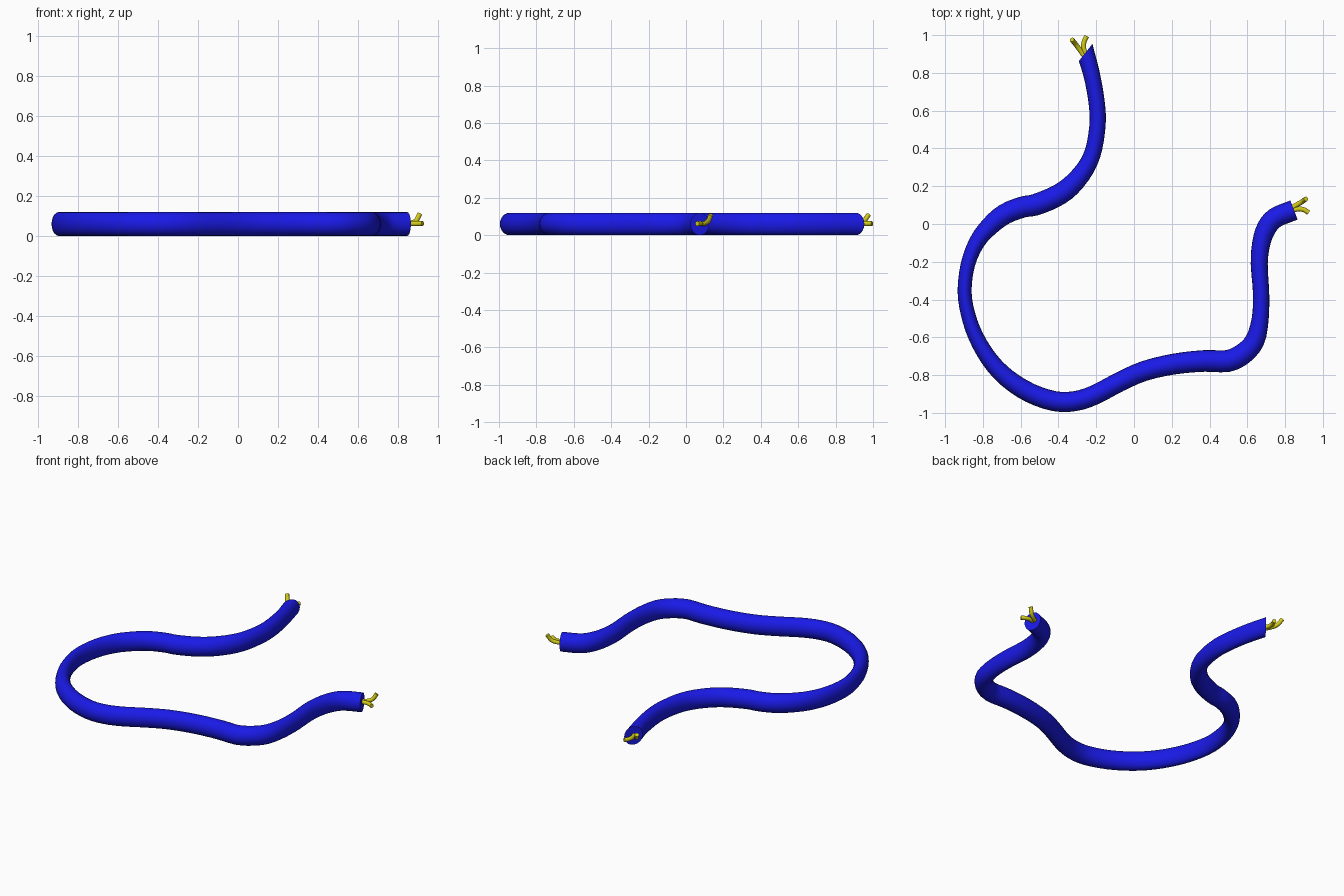
import bpy, bmesh, math
from mathutils import Vector

if "Cube" in bpy.data.objects:
    bpy.data.objects.remove(bpy.data.objects["Cube"])

R = 0.06      # cable half height
SIDES = 20


def material(name, col):
    m = bpy.data.materials.new(name)
    m.diffuse_color = (*col, 1)
    m.use_nodes = True
    m.node_tree.nodes["Principled BSDF"].inputs["Base Color"].default_value = m.diffuse_color
    return m


blue = material("blue_rubber", (0.01, 0.01, 0.8))
yellow = material("yellow_insulation", (0.65, 0.6, 0.01))

# Cable centre line on the ground: x, y, half width
path = [
    (-0.256, 0.908, 0.047), (-0.222, 0.783, 0.044), (-0.198, 0.645, 0.043),
    (-0.193, 0.53, 0.043), (-0.213, 0.397, 0.044), (-0.256, 0.296, 0.048),
    (-0.335, 0.201, 0.054), (-0.42, 0.143, 0.057), (-0.525, 0.101, 0.057),
    (-0.588, 0.090, 0.056), (-0.683, 0.053, 0.055), (-0.763, -0.011, 0.050),
    (-0.831, -0.095, 0.043), (-0.879, -0.212, 0.038), (-0.897, -0.354, 0.037),
    (-0.879, -0.476, 0.038), (-0.836, -0.598, 0.041), (-0.763, -0.72, 0.045),
    (-0.673, -0.815, 0.049), (-0.551, -0.894, 0.052), (-0.42, -0.938, 0.053),
    (-0.314, -0.938, 0.053), (-0.208, -0.905, 0.052), (-0.077, -0.836, 0.052),
    (0.055, -0.778, 0.053), (0.214, -0.741, 0.055), (0.372, -0.725, 0.057),
    (0.499, -0.725, 0.058), (0.583, -0.683, 0.056), (0.641, -0.614, 0.052),
    (0.668, -0.503, 0.045), (0.673, -0.37, 0.043), (0.663, -0.212, 0.045),
    (0.673, -0.106, 0.048), (0.699, -0.026, 0.052), (0.747, 0.032, 0.054),
    (0.847, 0.074, 0.054),
]


def smooth_path(points, steps):
    """Catmull-Rom interpolation through the points."""
    p = [Vector(q) for q in points]
    p = [2 * p[0] - p[1]] + p + [2 * p[-1] - p[-2]]
    out = []
    for i in range(1, len(p) - 2):
        a, b, c, d = p[i - 1:i + 3]
        for k in range(steps):
            t = k / steps
            out.append(0.5 * (2 * b + (c - a) * t + (2 * a - 5 * b + 4 * c - d) * t * t
                              + (3 * b - a - 3 * c + d) * t ** 3))
    return out + [p[-2]]


# Cable: oval rings swept along the path, with a slanted cut at the first end
pts = smooth_path(path, 3)
bm = bmesh.new()
rings = []
for i, p in enumerate(pts):
    d = pts[min(i + 1, len(pts) - 1)] - pts[max(i - 1, 0)]
    t = Vector((d.x, d.y, 0)).normalized()
    n = Vector((-t.y, t.x, 0))
    skew = -0.034 * max(0, 1 - i / 15)
    side = n * p.z + t * skew
    c = Vector((p.x, p.y, R))
    rings.append([bm.verts.new(c + side * math.cos(a) + Vector((0, 0, R * math.sin(a))))
                  for a in (2 * math.pi * k / SIDES for k in range(SIDES))])
for r, s in zip(rings, rings[1:]):
    for k in range(SIDES):
        j = (k + 1) % SIDES
        bm.faces.new((r[k], r[j], s[j], s[k]))
bm.faces.new(rings[0])
bm.faces.new(rings[-1])
bmesh.ops.recalc_face_normals(bm, faces=bm.faces)
me = bpy.data.meshes.new("cable")
bm.to_mesh(me)
bm.free()
cable = bpy.data.objects.new("cable", me)
bpy.context.collection.objects.link(cable)
me.materials.append(blue)
bpy.context.view_layer.objects.active = cable
cable.select_set(True)
bpy.ops.object.shade_smooth_by_angle(angle=math.radians(40))


# Bare wires sticking out of both ends
def wire(name, points):
    cu = bpy.data.curves.new(name, 'CURVE')
    cu.dimensions = '3D'
    cu.bevel_depth = 0.013
    cu.bevel_resolution = 2
    cu.use_fill_caps = True
    line = smooth_path(points, 4)
    sp = cu.splines.new('POLY')
    sp.points.add(len(line) - 1)
    for q, v in zip(sp.points, line):
        q.co = (*v, 1)
    sp.use_smooth = True
    cu.materials.append(yellow)
    bpy.context.collection.objects.link(bpy.data.objects.new(name, cu))


wire("right_wire_raised", [(0.82, 0.075, 0.062), (0.855, 0.098, 0.062),
                           (0.89, 0.118, 0.075), (0.91, 0.133, 0.11)])
wire("right_wire_flat", [(0.82, 0.062, 0.062), (0.86, 0.078, 0.062),
                         (0.895, 0.077, 0.062), (0.925, 0.06, 0.062)])
wire("back_wire_raised", [(-0.25, 0.87, 0.062), (-0.278, 0.91, 0.062),
                          (-0.308, 0.95, 0.075), (-0.328, 0.976, 0.11)])
wire("back_wire_flat", [(-0.245, 0.885, 0.062), (-0.265, 0.925, 0.062),
                        (-0.265, 0.962, 0.062), (-0.25, 0.995, 0.062)])
